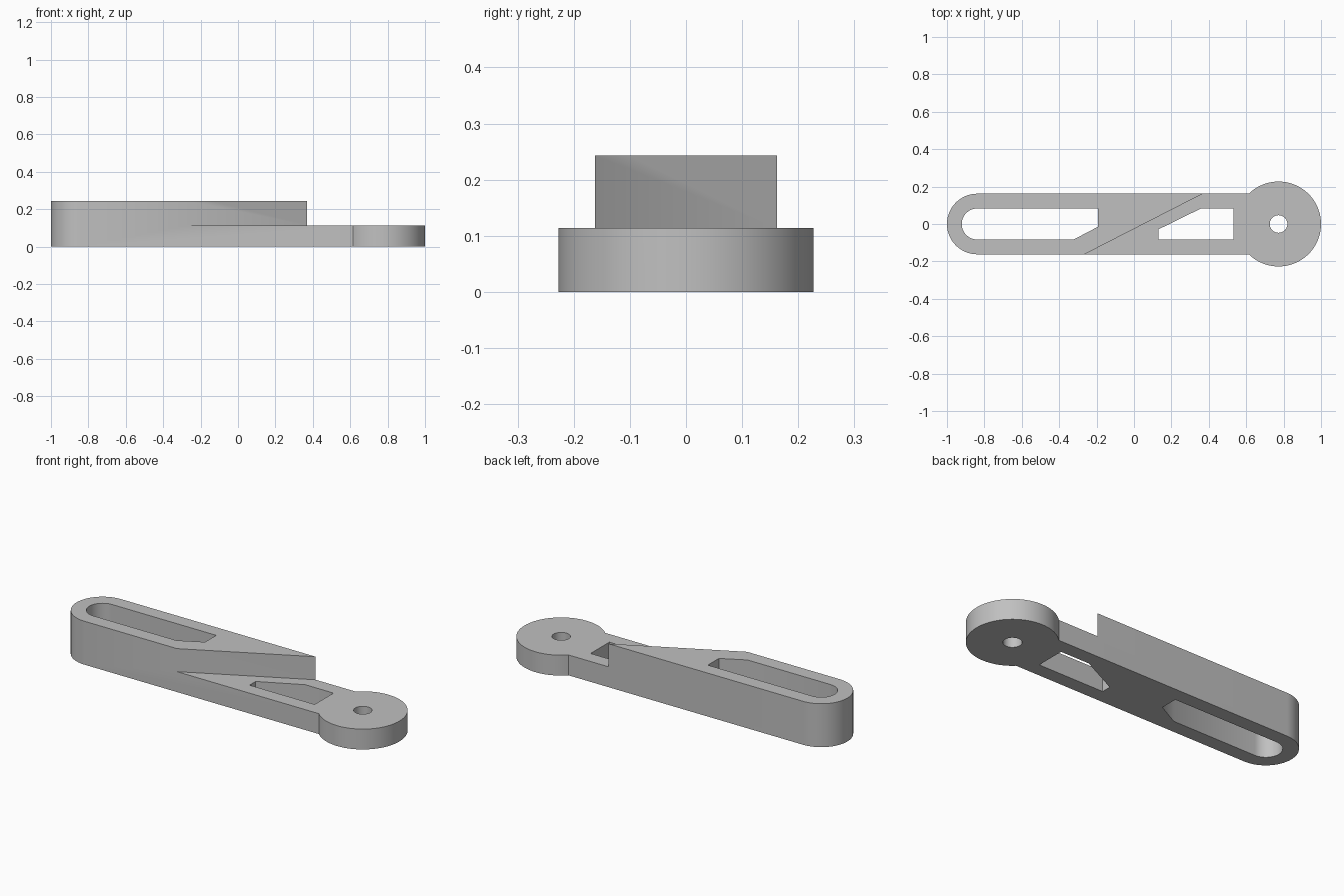
import bpy, bmesh
from math import pi, sin, cos, asin
from mathutils import Vector

cube = bpy.data.objects.get("Cube")
if cube:
    bpy.data.objects.remove(cube, do_unlink=True)

HALF = 0.162          # half width of the arm
TALL, LOW = 0.243, 0.114
EYE_X, EYE_R = 0.773, 0.227
SLOT = 0.083          # half width of the slots

grey = bpy.data.materials.new("plain grey")
grey.use_nodes = True
colour = (0.53, 0.53, 0.53, 1)
grey.diffuse_color = colour
grey.node_tree.nodes["Principled BSDF"].inputs["Base Color"].default_value = colour


def arc(cx, radius, start, end, steps):
    """Points of an arc centred on the long axis."""
    angles = [start + (end - start) * i / steps for i in range(steps + 1)]
    return [(cx + radius * cos(a), radius * sin(a)) for a in angles]


def prism(name, loops, bottom, top):
    """Extrude an outline, with any further loops as holes."""
    bm = bmesh.new()
    edges = []
    for loop in loops:
        verts = [bm.verts.new((x, y, bottom)) for x, y in loop]
        edges += [bm.edges.new((v, verts[i - 1])) for i, v in enumerate(verts)]
    bmesh.ops.triangle_fill(bm, use_beauty=True, edges=edges, normal=(0, 0, 1))
    lifted = bmesh.ops.extrude_face_region(bm, geom=bm.faces[:])["geom"]
    bmesh.ops.translate(bm, vec=(0, 0, top - bottom),
                        verts=[g for g in lifted if isinstance(g, bmesh.types.BMVert)])
    bmesh.ops.recalc_face_normals(bm, faces=bm.faces[:])
    mesh = bpy.data.meshes.new(name)
    bm.to_mesh(mesh)
    bm.free()
    mesh.materials.append(grey)
    obj = bpy.data.objects.new(name, mesh)
    bpy.context.collection.objects.link(obj)
    return obj


# Arm outline: round eye on the left, rounded end on the right
join = pi - asin(HALF / EYE_R)
end_x = HALF - 1
outline = arc(EYE_X, EYE_R, -join, join, 64) + arc(end_x, HALF, pi / 2, 3 * pi / 2, 40)

# Through holes: long slot, angled window, pivot hole
long_slot = arc(end_x, SLOT, pi / 2, 3 * pi / 2, 32) + [
    (-0.323, -SLOT), (-0.193, -0.015), (-0.193, SLOT)]
window = [(0.13, -SLOT), (0.533, -SLOT), (0.533, SLOT), (0.358, SLOT), (0.13, -0.029)]
pivot = arc(EYE_X, 0.047, 0, 2 * pi, 40)[:-1]
arm = prism("lever_arm", [outline, long_slot, window, pivot], 0, TALL)

# Diagonal step: lower the eye half of the arm
a, b = Vector((-0.265, -HALF)), Vector((0.368, HALF))
run = (b - a) * 0.4
start, stop = a - run, b + run
cutter = prism("step_cutter", [[start, (1.2, start.y), (1.2, stop.y), stop]], LOW, 0.4)
cutter.hide_render = True
cut = arm.modifiers.new("step", 'BOOLEAN')
cut.operation, cut.solver, cut.object = 'DIFFERENCE', 'EXACT', cutter

bpy.ops.object.select_all(action='DESELECT')
arm.select_set(True)
bpy.context.view_layer.objects.active = arm
bpy.ops.object.modifier_apply(modifier=cut.name)
bpy.data.objects.remove(cutter, do_unlink=True)
bpy.ops.object.shade_smooth_by_angle(angle=pi / 6)
